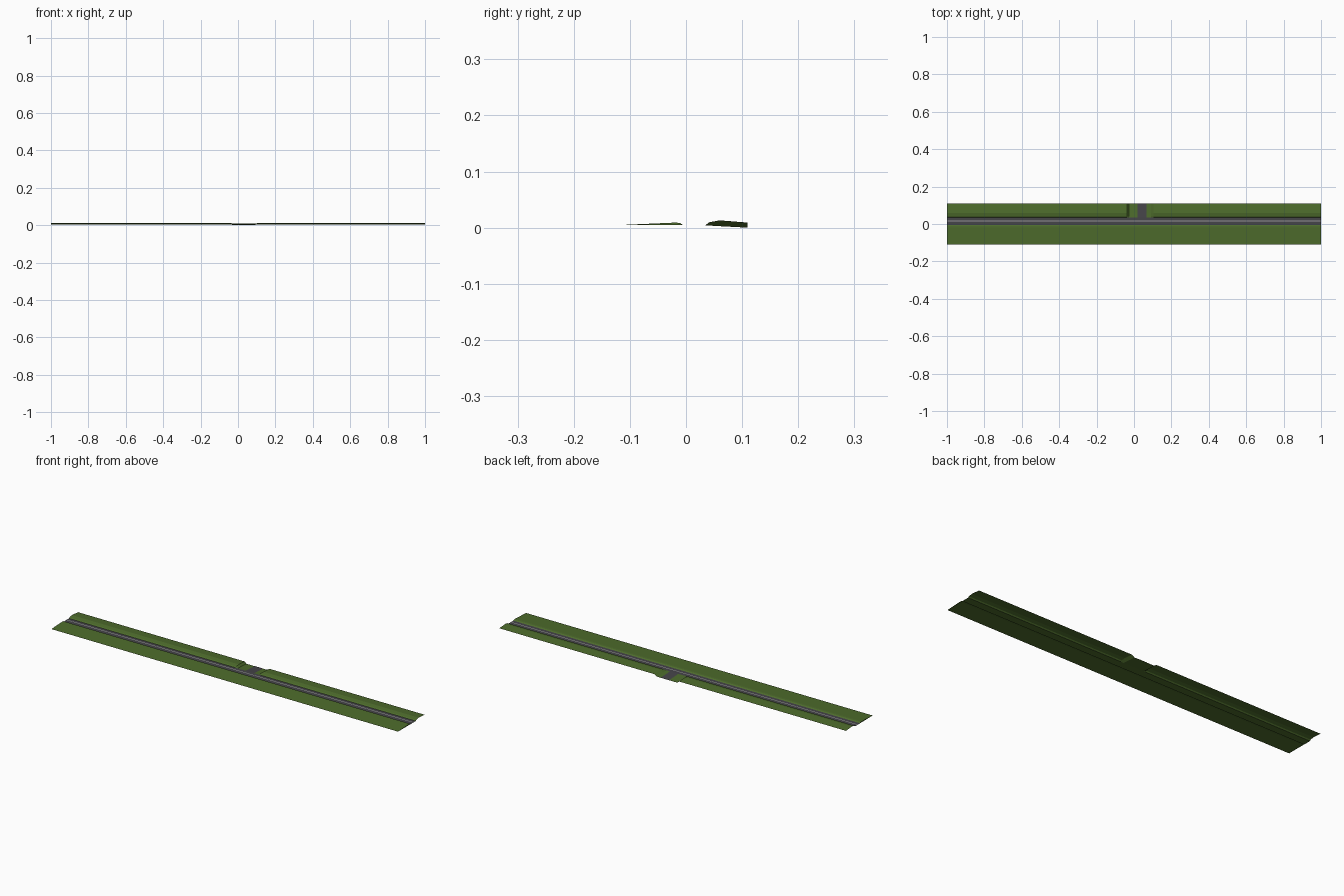
import bpy

if "Cube" in bpy.data.objects:
    bpy.data.objects.remove(bpy.data.objects["Cube"])

def material(name, rgb):
    m = bpy.data.materials.new(name)
    m.diffuse_color = (*rgb, 1)
    m.use_nodes = True
    m.node_tree.nodes["Principled BSDF"].inputs["Base Color"].default_value = m.diffuse_color
    return m

GRASS = material("grass green", (0.075, 0.15, 0.025))
ASPHALT = material("asphalt grey", (0.06, 0.058, 0.066))
LINE = material("line grey", (0.32, 0.32, 0.33))

def sheet(name, mat, sections, caps=False):
    """Join cross-sections [(x, [(y, z), ...]), ...] into an upward-facing strip."""
    n = len(sections[0][1])
    verts = [(x, y, z) for x, prof in sections for y, z in prof]
    faces = []
    for s in range(len(sections) - 1):
        for i in range(n - 1):
            a, b = s * n + i, (s + 1) * n + i
            faces.append((a, b, b + 1, a + 1))
    if caps:
        last = (len(sections) - 1) * n
        faces.append(tuple(reversed(range(n))))
        faces.append(tuple(last + i for i in range(n)))
    me = bpy.data.meshes.new(name)
    me.from_pydata(verts, [], faces)
    me.materials.append(mat)
    me.update()
    ob = bpy.data.objects.new(name, me)
    bpy.context.collection.objects.link(ob)
    return ob

# South verge: shallow wedge falling away from the road
south = [(-0.11, 0.005), (-0.02, 0.009), (-0.011, 0.0085), (-0.005, 0.0045)]
sheet("south_verge", GRASS, [(-1, south), (1, south)], caps=True)

# Grass bed below the road
bed = [(-0.005, 0.0042), (0.035, 0.0042)]
sheet("road_bed", GRASS, [(-1, bed), (1, bed)])

# North bank, cut down to a sloping floor at the side road
bank = [(0.035, 0.0045), (0.041, 0.0095), (0.06, 0.013), (0.11, 0.009)]
floor = [(0.035, 0.0042), (0.041, 0.0038), (0.06, 0.0026), (0.11, 0.0)]
sheet("north_bank", GRASS, [(-1, bank), (-0.038, bank), (-0.028, floor),
                            (0.09, floor), (0.105, bank), (1, bank)])

# Main road and its centre line
road = [(-0.005, 0.005), (0.035, 0.005)]
sheet("main_road", ASPHALT, [(-1, road), (1, road)])
centre = [(0.013, 0.0054), (0.0175, 0.0054)]
sheet("centre_line", LINE, [(-1, centre), (1, centre)])

# Side road running down through the cutting
side = [(0.035, 0.005), (0.06, 0.0034), (0.11, 0.0008)]
sheet("side_road", ASPHALT, [(0.02, side), (0.068, side)])
